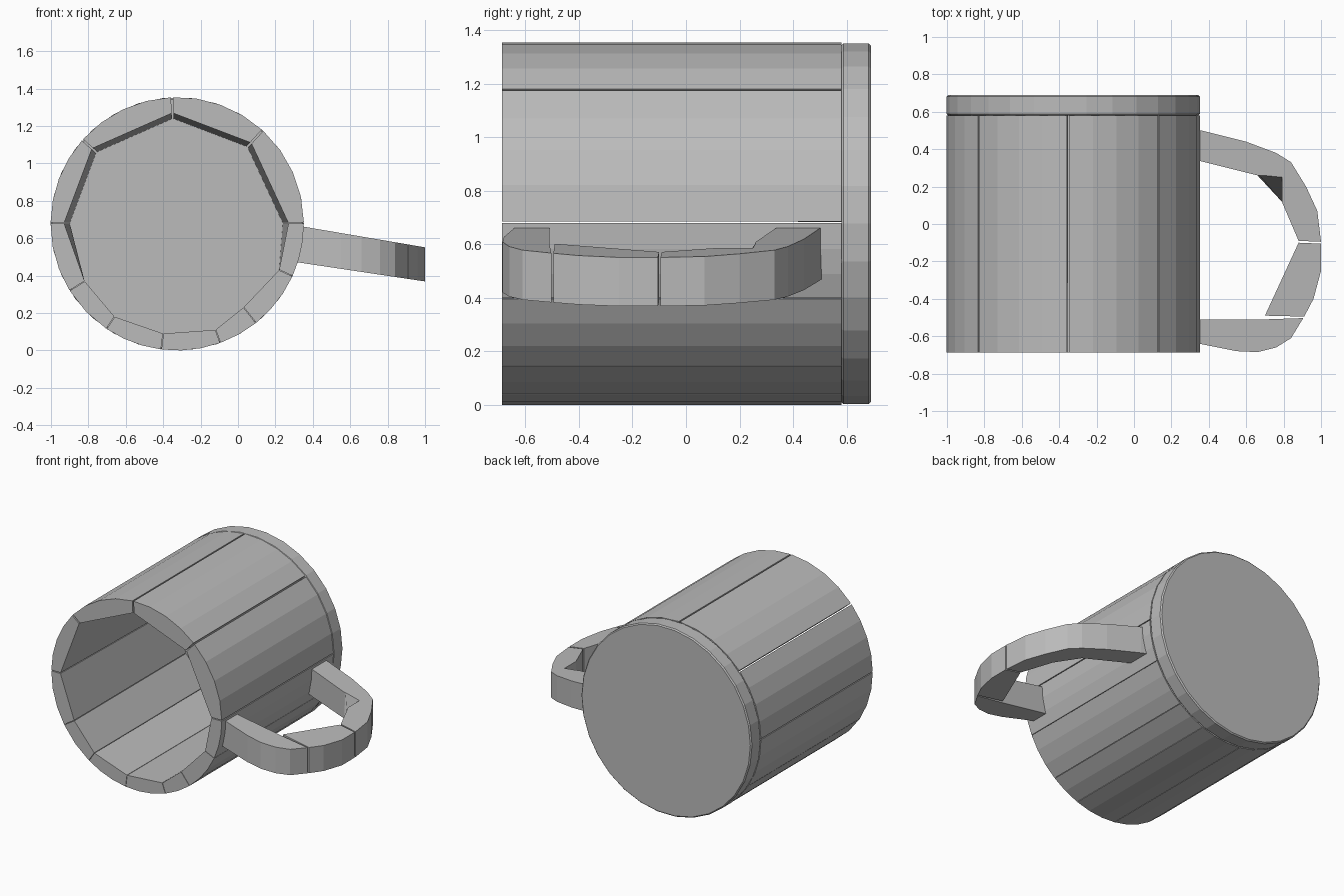
import bpy
import bmesh
from math import atan2, ceil, cos, pi, radians, sin, tau
from mathutils import Vector

cube = bpy.data.objects.get("Cube")
if cube:
    bpy.data.objects.remove(cube, do_unlink=True)

grey = bpy.data.materials.new("plain grey")
grey.use_nodes = True
grey.diffuse_color = (0.5, 0.5, 0.5, 1)
grey.node_tree.nodes["Principled BSDF"].inputs["Base Color"].default_value = (0.5, 0.5, 0.5, 1)

CX, CZ, R = -0.325, 0.677, 0.677
FRONT, FLOOR, BACK = -0.687, 0.58, 0.69


def finish(name, bm):
    bmesh.ops.recalc_face_normals(bm, faces=bm.faces[:])
    mesh = bpy.data.meshes.new(name)
    bm.to_mesh(mesh)
    bm.free()
    mesh.materials.append(grey)
    obj = bpy.data.objects.new(name, mesh)
    bpy.context.collection.objects.link(obj)
    return obj


def loft(name, ring_a, ring_b):
    """Closed solid between two matching rings."""
    bm = bmesh.new()
    a = [bm.verts.new(p) for p in ring_a]
    b = [bm.verts.new(p) for p in ring_b]
    bm.faces.new(a)
    bm.faces.new(b)
    for i in range(len(a)):
        j = (i + 1) % len(a)
        bm.faces.new((a[i], a[j], b[j], b[i]))
    return finish(name, bm)


def arc(a0, a1, y, r=R):
    n = max(2, ceil((a1 - a0) / radians(12)))
    angles = [a0 + (a1 - a0) * i / n for i in range(n + 1)]
    return [(CX + r * cos(t), y, CZ + r * sin(t)) for t in angles]


# Mug wall: faceted staves split at the corners of the opening
opening = [(0.27, 0.68), (0.07, 1.11), (-0.35, 1.27), (-0.78, 1.08),
           (-0.93, 0.68), (-0.82, 0.37), (-0.66, 0.18), (-0.40, 0.09),
           (-0.12, 0.11), (0.03, 0.23), (0.22, 0.43)]


def inner_point(p, y, toward, gap):
    """Opening corner, narrowed a little with depth in the upper half."""
    k = 0.95 if y > 0 and p[1] > 0.6 else 1
    v = Vector((CX + (p[0] - CX) * k, y, CZ + (p[1] - CZ) * k))
    side = Vector((toward[0] - p[0], 0, toward[1] - p[1])).normalized()
    return v + side * gap


for i, p in enumerate(opening):
    q = opening[(i + 1) % len(opening)]
    a0 = atan2(p[1] - CZ, p[0] - CX)
    a1 = atan2(q[1] - CZ, q[0] - CX)
    if a1 < a0:
        a1 += tau
    gap = 0.005 if i < 4 else 0.0015
    rings = []
    for y in (FRONT, FLOOR):
        ring = arc(a0 + gap / R, a1 - gap / R, y)
        ring += [inner_point(q, y, p, gap), inner_point(p, y, q, gap)]
        rings.append(ring)
    loft(f"wall_stave_{i + 1}", *rings)

# Closed end of the mug
base = loft("mug_base", arc(0, tau, FLOOR)[:-1], arc(0, tau, BACK)[:-1])
bevel = base.modifiers.new("soft edge", "BEVEL")
bevel.width = 0.008
bevel.segments = 1
bevel.limit_method = "ANGLE"
bevel.angle_limit = pi / 4


# Handle: chunky pieces that droop away from the mug
def top(x):
    return 0.66 - 0.17 * (x - 0.36)


def bottom(x):
    return 0.465 - 0.15 * (x - 0.36)


pieces = {
    "handle_back_arm": [(0.30, 0.51), (0.36, 0.50), (0.60, 0.44), (0.76, 0.38),
                        (0.84, 0.33), (0.79, 0.26), (0.66, 0.26), (0.30, 0.35)],
    "handle_upper_bend": [(0.84, 0.33), (0.92, 0.20), (0.98, 0.07), (1.0, -0.095),
                          (0.88, -0.09), (0.79, 0.12), (0.79, 0.26)],
    "handle_lower_bend": [(1.0, -0.105), (1.0, -0.25), (0.96, -0.40), (0.91, -0.495),
                          (0.70, -0.49), (0.88, -0.10)],
    "handle_front_arm": [(0.905, -0.503), (0.84, -0.61), (0.76, -0.66), (0.66, -0.685),
                         (0.55, -0.68), (0.30, -0.63), (0.30, -0.51), (0.70, -0.51)],
}
for name, outline in pieces.items():
    loft(name, [(x, y, bottom(x)) for x, y in outline],
         [(x, y, top(x)) for x, y in outline])

# Sloped gusset in the handle's back inner corner
loft("handle_gusset",
     [(x, y, bottom(x)) for x, y in ((0.66, 0.26), (0.79, 0.26), (0.79, 0.12))],
     [(x, y, top(x)) for x, y in ((0.67, 0.262), (0.79, 0.262), (0.79, 0.25))])
